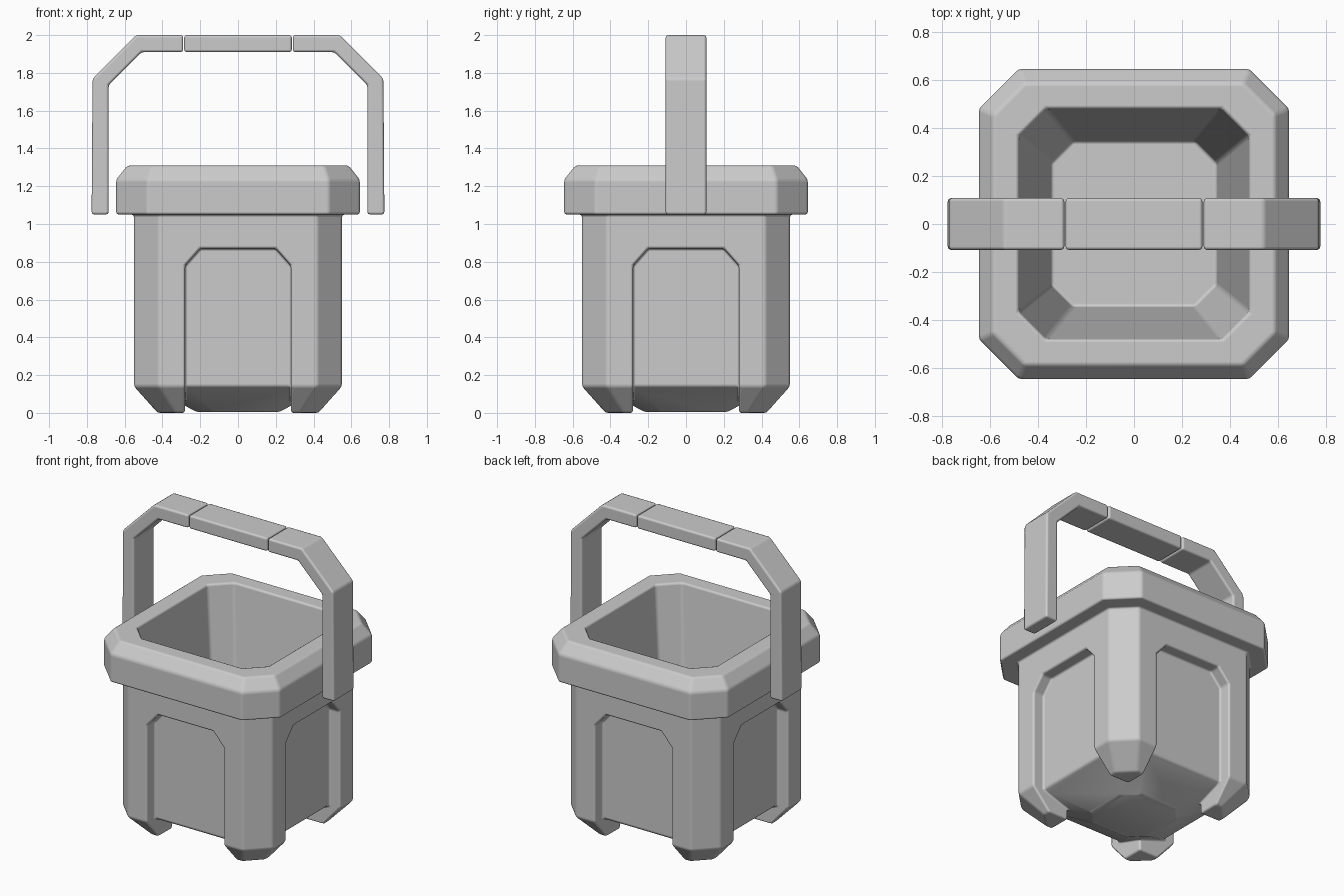
import bpy, bmesh
from math import pi
from mathutils import Matrix

if "Cube" in bpy.data.objects:
    bpy.data.objects.remove(bpy.data.objects["Cube"])


def make(name, bm):
    bmesh.ops.recalc_face_normals(bm, faces=bm.faces)
    me = bpy.data.meshes.new(name)
    bm.to_mesh(me)
    bm.free()
    ob = bpy.data.objects.new(name, me)
    bpy.context.collection.objects.link(ob)
    return ob


def loft(name, rings):
    """Stack of chamfered squares: (half width, half flat length, z)."""
    bm = bmesh.new()
    loops = []
    for a, b, z in rings:
        pts = [(a, -b), (a, b), (b, a), (-b, a), (-a, b), (-a, -b), (-b, -a), (b, -a)]
        loops.append([bm.verts.new((x, y, z)) for x, y in pts])
    for lo, hi in zip(loops, loops[1:]):
        for i in range(8):
            j = (i + 1) % 8
            bm.faces.new((lo[i], lo[j], hi[j], hi[i]))
    bm.faces.new(loops[0][::-1])
    bm.faces.new(loops[-1])
    return make(name, bm)


def slab(name, profile, half, turn=0):
    """Extrude an x-z profile along y, optionally turned about z."""
    bm = bmesh.new()
    f = bm.faces.new([bm.verts.new((x, -half, z)) for x, z in profile])
    ext = bmesh.ops.extrude_face_region(bm, geom=[f])["geom"]
    bmesh.ops.translate(bm, vec=(0, 2 * half, 0),
                        verts=[v for v in ext if isinstance(v, bmesh.types.BMVert)])
    bm.transform(Matrix.Rotation(turn, 4, 'Z'))
    return make(name, bm)


def bake(ob):
    dg = bpy.context.evaluated_depsgraph_get()
    me = bpy.data.meshes.new_from_object(ob.evaluated_get(dg))
    ob.modifiers.clear()
    ob.data = me


def boolean(ob, other, op, remove=True):
    m = ob.modifiers.new("bool", 'BOOLEAN')
    m.operation, m.object, m.solver = op, other, 'EXACT'
    bake(ob)
    if remove:
        bpy.data.objects.remove(other)


def soften(ob, width):
    for p in ob.data.polygons:
        p.use_smooth = True
    m = ob.modifiers.new("bevel", 'BEVEL')
    m.width, m.segments = width, 2
    m.limit_method, m.angle_limit = 'ANGLE', 0.45
    m.harden_normals = True


# Tub body with an arched channel through each pair of sides
body = loft("bucket_body", [(.425, .33, 0), (.55, .42, .14), (.55, .42, 1.07)])
arch = [(-.28, -.1), (.28, -.1), (.28, .78), (.2, .87), (-.2, .87), (-.28, .78)]
for turn in (0, pi / 2):
    boolean(body, slab("arch_cutter", arch, 1, turn), 'DIFFERENCE')

# Recessed inner core, tapering to a small octagonal base
core = loft("core", [(.22, .13, .005), (.47, .29, .14), (.47, .29, 1.0)])
boolean(body, core, 'UNION')

# Rim collar
rim = loft("bucket_rim", [(.645, .48, 1.05), (.645, .48, 1.235), (.585, .455, 1.31)])

# Tapered cavity cut through rim and body
k = .11 / 1.17
cavity = loft("cavity_cutter", [(.345, .255, .14), (.48 + .13 * k, .365 + k * .11, 1.42)])
boolean(body, rim, 'UNION')
boolean(body, cavity, 'DIFFERENCE')
soften(body, .014)

# Handle: two bent arms and a grip
arm = [(.775, 1.05), (.77, 1.77), (.54, 2.0), (.29, 2.0), (.29, 1.91),
       (.51, 1.91), (.685, 1.735), (.685, 1.05)]
for side, s in (("right", 1), ("left", -1)):
    soften(slab("handle_arm_" + side, [(s * x, z) for x, z in arm], .108), .014)
grip = [(-.285, 1.91), (.285, 1.91), (.285, 2.0), (-.285, 2.0)]
soften(slab("handle_grip", grip, .108), .014)
